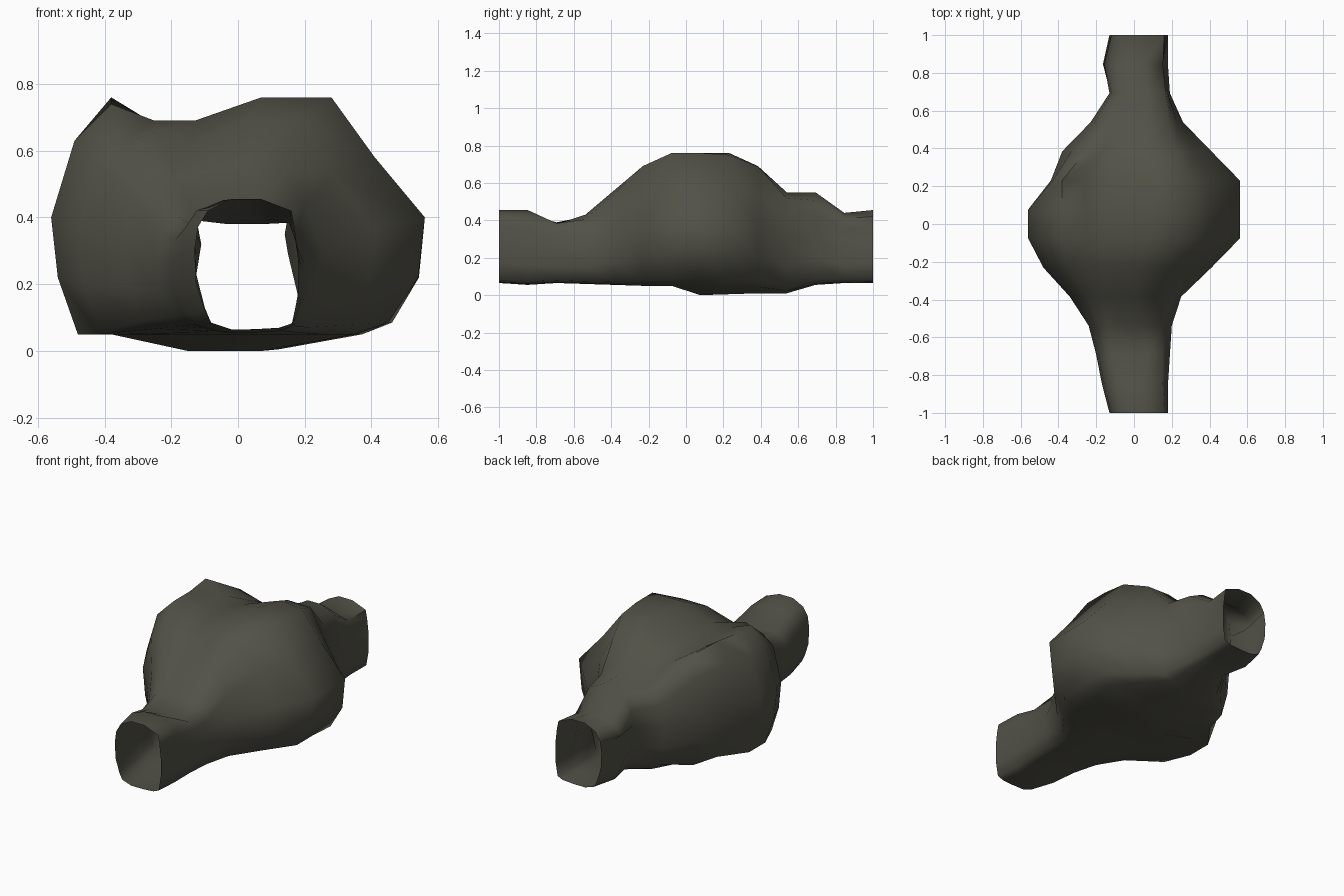
import bpy, bmesh

if "Cube" in bpy.data.objects:
    bpy.data.objects.remove(bpy.data.objects["Cube"])

# rock colour
rock = bpy.data.materials.new("dark olive rock")
rock.diffuse_color = (0.085, 0.083, 0.064, 1)
rock.use_nodes = True
rock.node_tree.nodes["Principled BSDF"].inputs["Base Color"].default_value = rock.diffuse_color

# cross-sections (x, z), clockwise from the left: big chamber and narrow mouth
chamber = [(-.56, .40), (-.49, .63), (-.38, .74), (-.25, .69), (-.13, .69), (.07, .76),
           (.28, .76), (.41, .58), (.56, .40), (.54, .22), (.45, .085), (.35, .05),
           (.07, 0), (-.15, 0), (-.38, .05), (-.48, .05), (-.54, .22)]
mouth = [(-.13, .30), (-.12, .37), (-.09, .42), (-.06, .435), (-.02, .455), (.07, .455),
         (.16, .42), (.17, .37), (.18, .28), (.18, .17), (.165, .08), (.13, .065),
         (.06, .06), (-.02, .06), (-.08, .08), (-.10, .12), (-.125, .2)]

# left, right, bottom and top limits of each evenly spaced ring, front to back
rings = [(-.13, .18, .065, .455), (-.17, .18, .055, .455), (-.20, .19, .065, .41),
         (-.24, .20, .06, .43), (-.34, .25, .055, .56), (-.48, .41, .05, .69),
         (-.56, .56, .05, .76), (-.56, .56, .0, .76), (-.44, .56, .005, .76),
         (-.38, .41, .01, .69), (-.23, .26, .01, .55), (-.13, .19, .055, .55),
         (-.17, .18, .065, .44), (-.13, .18, .065, .455)]

# local bumps and pinches: ring -> {profile point: (x, z)}
bumps = {2: {4: (-.03, .38), 5: (.07, .38)},
         5: {2: (-.35, .62), 3: (-.24, .66)},
         8: {1: (-.43, .63), 2: (-.38, .76), 3: (-.27, .69), 4: (-.13, .67),
             6: (.27, .75), 7: (.40, .58)},
         12: {8: (.15, .29), 7: (.14, .35), 0: (-.11, .32)}}


def unit(profile):
    xs, zs = zip(*profile)
    return [((x - min(xs)) / (max(xs) - min(xs)), (z - min(zs)) / (max(zs) - min(zs)))
            for x, z in profile]


big, small = unit(chamber), unit(mouth)
bm = bmesh.new()
loops = []
for i, (left, right, low, high) in enumerate(rings):
    y = -1 + 2 * i / (len(rings) - 1)
    w = min(1, max(0, (right - left - .31) / .5))
    loop = []
    for j, ((bu, bv), (su, sv)) in enumerate(zip(big, small)):
        x = left + (su + (bu - su) * w) * (right - left)
        z_mouth = low + sv * (high - low)
        z = z_mouth + (max(low, bv * high) - z_mouth) * w   # flat chamber floor
        x, z = bumps.get(i, {}).get(j, (x, z))
        loop.append(bm.verts.new((x, y, z)))
    loops.append(loop)

# skin between rings, both ends left open, faces outward
n = len(big)
for a, b in zip(loops, loops[1:]):
    for j in range(n):
        k = (j + 1) % n
        bm.faces.new((a[j], b[j], b[k], a[k]))
bm.normal_update()
f = bm.faces[:][0]
if f.normal.x > 0:
    bmesh.ops.reverse_faces(bm, faces=bm.faces[:])

mesh = bpy.data.meshes.new("cave_tunnel")
bm.to_mesh(mesh)
bm.free()
mesh.materials.append(rock)
cave = bpy.data.objects.new("cave_tunnel", mesh)
bpy.context.collection.objects.link(cave)
bpy.context.view_layer.objects.active = cave
cave.select_set(True)
bpy.ops.object.shade_smooth_by_angle(angle=1.2)
